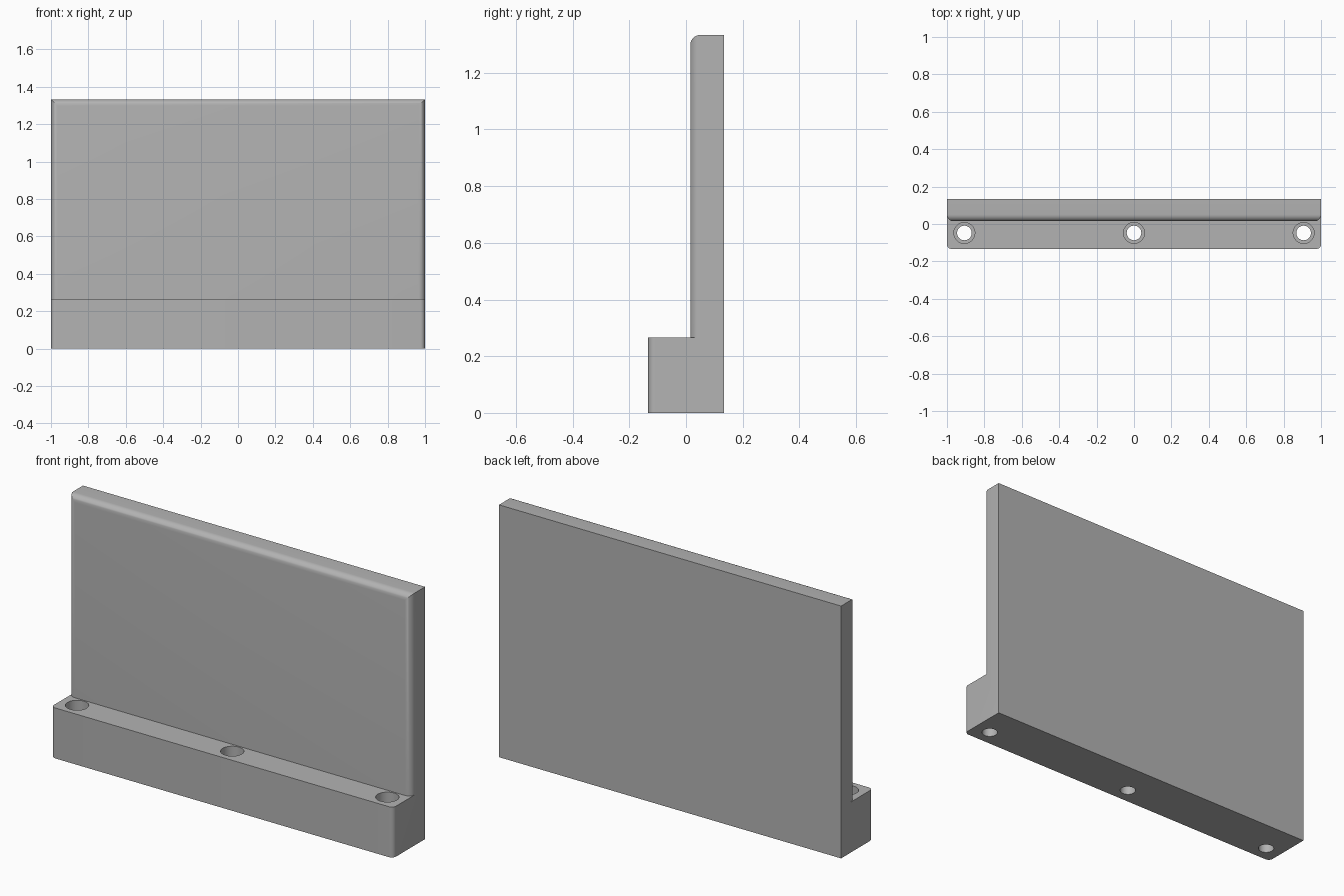
import bpy, bmesh
from mathutils import Matrix

cube = bpy.data.objects.get("Cube")
if cube:
    bpy.data.objects.remove(cube, do_unlink=True)

grey = bpy.data.materials.new("plain grey")
grey.use_nodes = True
grey.diffuse_color = (0.45, 0.45, 0.45, 1)
grey.node_tree.nodes["Principled BSDF"].inputs["Base Color"].default_value = grey.diffuse_color

DEPTH, HEIGHT, STEP, FRONT = 0.1333, 1.3333, 0.2667, 0.015


def make_object(name, bm):
    mesh = bpy.data.meshes.new(name)
    bm.to_mesh(mesh)
    bm.free()
    mesh.materials.append(grey)
    obj = bpy.data.objects.new(name, mesh)
    bpy.context.collection.objects.link(obj)
    return obj


def rounded_box(name, y0, y1, z0, z1, radius, round_top):
    """Full width box with rounded front side edges, and optionally the top one."""
    bm = bmesh.new()
    bmesh.ops.create_cube(bm, size=1, matrix=Matrix.Translation((0, (y0 + y1) / 2, (z0 + z1) / 2))
                          @ Matrix.Diagonal((2, y1 - y0, z1 - z0, 1)))
    edges = []
    for e in bm.edges:
        a, b = (v.co for v in e.verts)
        if max(a.y, b.y) < y0 + 0.001:
            upright = abs(a.z - b.z) > 0.01
            if upright or (round_top and a.z > z1 - 0.001):
                edges.append(e)
    bmesh.ops.bevel(bm, geom=edges, offset=radius, segments=8, profile=0.5, affect='EDGES')
    return make_object(name, bm)


def drill(name, x, radius, z0, z1):
    bm = bmesh.new()
    bmesh.ops.create_cone(bm, cap_ends=True, segments=48, radius1=radius, radius2=radius,
                          depth=z1 - z0, matrix=Matrix.Translation((x, -0.048, (z0 + z1) / 2)))
    obj = make_object(name, bm)
    obj.hide_render = True
    return obj


def cut_or_join(target, other, operation):
    mod = target.modifiers.new(operation.lower(), 'BOOLEAN')
    mod.operation, mod.solver, mod.object = operation, 'EXACT', other
    bpy.context.view_layer.objects.active = target
    bpy.ops.object.modifier_apply(modifier=mod.name)
    bpy.data.objects.remove(other, do_unlink=True)


# Upright panel standing on the mounting foot
bracket = rounded_box("mounting_bracket", -DEPTH, DEPTH, 0, STEP, 0.025, False)
panel = rounded_box("upright_panel", FRONT, DEPTH, 0.1, HEIGHT, 0.035, True)
cut_or_join(bracket, panel, 'UNION')

# Counterbored screw holes through the foot
for x in (-0.907, 0, 0.907):
    cut_or_join(bracket, drill("screw_hole", x, 0.039, -0.1, 0.4), 'DIFFERENCE')
    cut_or_join(bracket, drill("counterbore", x, 0.056, 0.13, 0.4), 'DIFFERENCE')

# Merge coplanar faces, then smooth only the rounded edges
bm = bmesh.new()
bm.from_mesh(bracket.data)
bmesh.ops.remove_doubles(bm, verts=bm.verts, dist=0.0001)
bmesh.ops.dissolve_limit(bm, angle_limit=0.01, verts=bm.verts, edges=bm.edges)
bm.to_mesh(bracket.data)
bm.free()
bpy.ops.object.select_all(action='DESELECT')
bracket.select_set(True)
bpy.context.view_layer.objects.active = bracket
bpy.ops.object.shade_smooth_by_angle(angle=0.5)
